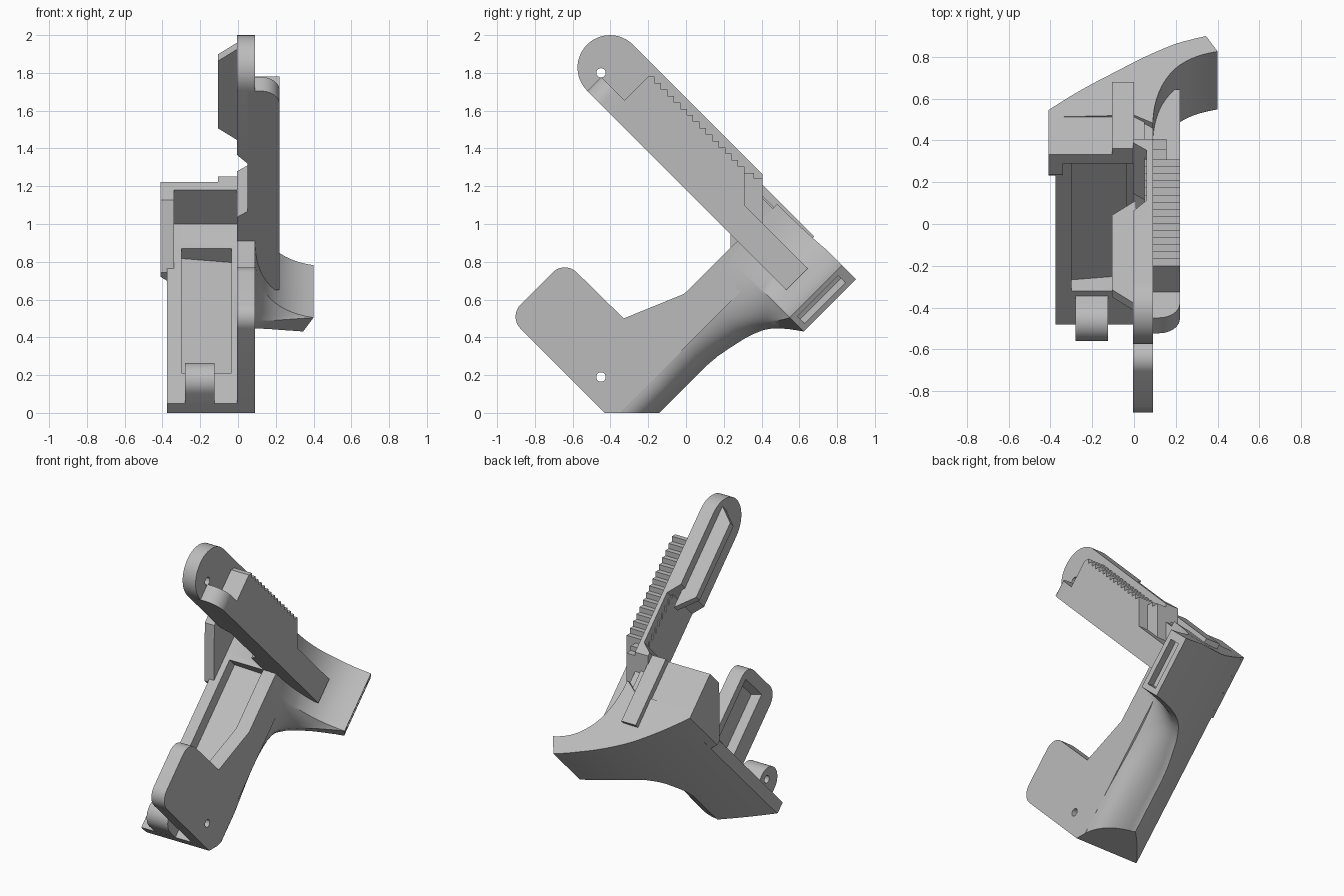
import bpy, bmesh
from math import sqrt, cos, sin, pi
from mathutils import Matrix

cube = bpy.data.objects.get("Cube")
if cube:
    bpy.data.objects.remove(cube, do_unlink=True)

grey = bpy.data.materials.new("light_grey")
grey.use_nodes = True
colour = (0.5, 0.5, 0.5, 1)
grey.diffuse_color = colour
for node in grey.node_tree.nodes:
    if node.type == 'BSDF_PRINCIPLED':
        node.inputs["Base Color"].default_value = colour

# Parts are laid out in a tilted frame: x, d (down the arm), n (across the arm)
TILT = Matrix.Rotation(-pi / 4, 4, 'X')


def dn(y, z):
    return ((y - z) / sqrt(2), (y + z) / sqrt(2))


def loft(name, rings, smooth=False, trim=False):
    """Skin matching rings of (x, d, n) points and close both ends."""
    bm = bmesh.new()
    vs = [[bm.verts.new(p) for p in r] for r in rings]
    count = len(rings[0])
    for a, b in zip(vs, vs[1:]):
        for i in range(count):
            j = (i + 1) % count
            bm.faces.new((a[i], a[j], b[j], b[i]))
    bm.faces.new(vs[0][::-1])
    bm.faces.new(vs[-1])
    bmesh.ops.recalc_face_normals(bm, faces=bm.faces)
    bm.transform(TILT)
    if trim:  # flat base at z = 0
        geom = bm.verts[:] + bm.edges[:] + bm.faces[:]
        cut = bmesh.ops.bisect_plane(bm, geom=geom, plane_co=(0, 0, 0),
                                     plane_no=(0, 0, -1), clear_outer=True)
        edges = [e for e in cut['geom_cut'] if isinstance(e, bmesh.types.BMEdge)]
        bmesh.ops.holes_fill(bm, edges=edges, sides=0)
        bmesh.ops.recalc_face_normals(bm, faces=bm.faces)
    mesh = bpy.data.meshes.new(name)
    bm.to_mesh(mesh)
    bm.free()
    mesh.materials.append(grey)
    ob = bpy.data.objects.new(name, mesh)
    bpy.context.collection.objects.link(ob)
    if smooth:
        make_smooth(ob)
    return ob


def activate(ob):
    bpy.ops.object.select_all(action='DESELECT')
    ob.select_set(True)
    bpy.context.view_layer.objects.active = ob


def make_smooth(ob):
    activate(ob)
    bpy.ops.object.shade_smooth_by_angle(angle=pi / 6)


def side_prism(name, pts, x0, x1, smooth=False):
    return loft(name, [[(x, d, n) for d, n in pts] for x in (x0, x1)], smooth)


def cross_prism(name, pts, n0, n1, smooth=False):
    return loft(name, [[(x, d, n) for x, d in pts] for n in (n0, n1)], smooth)


def rect(d0, d1, n0, n1):
    return [(d0, n0), (d1, n0), (d1, n1), (d0, n1)]


def arc(cx, cy, r, a0, a1, steps=12):
    angles = [a0 + (a1 - a0) * i / steps for i in range(steps + 1)]
    return [(cx + r * cos(a), cy + r * sin(a)) for a in angles]


def carve(ob, cutter):
    cutter.hide_render = True
    mod = ob.modifiers.new("cut", 'BOOLEAN')
    mod.operation = 'DIFFERENCE'
    mod.solver = 'EXACT'
    mod.object = cutter
    activate(ob)
    bpy.ops.object.modifier_apply(modifier=mod.name)
    bpy.data.objects.remove(cutter, do_unlink=True)


def pin_hole(ob, d, n):
    carve(ob, side_prism("hole_cutter", arc(d, n, 0.025, 0, 2 * pi, 24)[:-1], -0.5, 0.5))


def back(x):
    """Depth of the bowed back surface."""
    t = x + 0.13
    return -0.10 + 0.7 * t - 0.43 * t * t


# Body: bowed back that flares into a side wing
def body_ring(n, w):
    xe = -0.13 + 0.475 * w
    ring = [(-0.375, -0.375)]
    ring += [(x, back(x)) for x in (-0.375 + (xe + 0.375) * i / 14 for i in range(15))]
    p = (-0.12 + 0.52 * w, back(xe) - 0.005 - 0.099 * w)
    c = (0.08 + 0.02 * w, -0.13 + 0.10 * w)
    q = (0.09, -0.25 - 0.19 * min(1, max(0, n / 0.9)))
    for i in range(15):
        t = i / 14
        ring.append(tuple((1 - t) ** 2 * p[k] + 2 * t * (1 - t) * c[k] + t * t * q[k]
                          for k in (0, 1)))
    ring.append((0, -0.375))
    return [(x, d, n) for x, d in ring]


flare = [(-0.304, 0), (0, 0), (0.25, 0), (0.33, 0.02), (0.4, 0.06), (0.5, 0.13),
         (0.55, 0.185), (0.6, 0.26), (0.64, 0.36), (0.67, 0.48), (0.7, 0.64),
         (0.72, 0.78), (0.735, 0.9), (0.745, 1), (0.9, 1), (1.1, 1)]
rings = [body_ring(n, w) for n, w in flare]
# the top rises gently towards the wing
rings[-1] = [(x, d, n + 0.037 * min(1, max(0, (x + 0.1) / 0.3))) for x, d, n in rings[-1]]
body = loft("body", rings, trim=True)
carve(body, loft("recess_cutter", [
    [(-0.30, -0.30, n), (-0.035, -0.27, n), (-0.035, -0.5, n), (-0.30, -0.5, n)]
    for n in (-0.078, 0.856)]))
slot = []
for along, out in ((-0.03, 0.1), (0.03, 0.1), (0.03, -0.07), (-0.03, -0.07)):
    slot.append((0.372 + 0.47 * along + 0.88 * out, 0.082 - 0.88 * along + 0.47 * out))
carve(body, cross_prism("slot_cutter", slot, 0.78, 1.085))
make_smooth(body)

# Cap over the top of the trough, with its side lip and raised pad
steps = [-0.41 + 0.46 * i / 14 for i in range(15)]
cross_prism("cap", [(0.05, -0.63), (-0.41, -0.63)] + [(x, back(x)) for x in steps],
            1.04, 1.1, True)
cross_prism("cap_edge", [(-0.41, -0.36), (-0.41, back(-0.41)), (-0.36, back(-0.36)),
                         (-0.36, -0.36)], 0.69, 1.09)
side_prism("cap_lip", [(-0.63, 1.099), (-0.63, 0.965), (-0.36, 0.69), (-0.34, 0.69),
                       (-0.34, 1.099)], -0.41, -0.34)
side_prism("cap_pad", rect(-0.63, -0.18, 1.08, 1.14), -0.105, 0.0)

# Foot plate with rounded tip, pocket and pin hole
r = 0.09
foot = [dn(-0.43, 0), dn(-0.35, 0), (-0.25, 0.84), (-0.45, 0.84), dn(0.23, 0.87),
        dn(-0.01, 0.63), dn(-0.33, 0.5)]
foot += arc(-1.025 + r, 0.117 - r, r, pi / 2, pi, 8)
foot += arc(-1.025 + r, -0.304 + r, r, pi, 1.5 * pi, 8)
foot_plate = side_prism("foot_plate", foot, -0.005, 0.09)
pin_hole(foot_plate, *dn(-0.45, 0.19))
carve(foot_plate, loft("pocket_cutter", [
    [(x, d, n) for d, n in rect(-0.92 - k, -0.56 + k, -0.14 - k, 0.04 + k)]
    for x, k in ((-0.03, 0.04), (0.045, 0))]))
make_smooth(foot_plate)

# Hinge lug on the trough floor
ld, ln = dn(-0.465, 0.17)
lug = side_prism("hinge_lug", arc(ld, ln, 0.095, pi / 2, 1.5 * pi, 16)
                 + [(-0.35, ln - 0.095), (-0.35, ln + 0.095)], -0.28, -0.125)
pin_hole(lug, *dn(-0.45, 0.19))
make_smooth(lug)

# Arm blade with round end, side notch and pin hole
blade = side_prism("arm_blade", arc(-1.577, 1.008, 0.172, pi / 2, 1.5 * pi, 24)
                   + [(-0.25, 0.836), (-0.25, 1.09), dn(0.406, 1.135), dn(0.406, 1.263)],
                   -0.005, 0.09)
pin_hole(blade, *dn(-0.45, 1.80))
carve(blade, cross_prism("notch_cutter", [(-0.01, -1.1), (0.06, -1.02),
                                          (0.06, -0.68), (-0.01, -0.625)], 0.8, 1.25))
make_smooth(blade)

# Thin rail with slanted ends on the inner side of the arm
loft("arm_rail", [[(x, d, n) for d, n in rect(-1.565 - k, -1.06 + k, 1.07, 1.12)]
                  for x, k in ((-0.105, 0), (0.01, 0.1))])

# Toothed slab on the outer side of the arm
size = 0.034
teeth = []
for i in range(15):
    y, z = -0.2 + size * i, 1.78 - size * i
    teeth += [dn(y, z), dn(y + size, z)]
slab = [(-0.085, 0.835), (-0.085, 0.997), dn(0.31, 1.10)] + teeth[::-1] + [(-1.40, 0.835)]
side_prism("toothed_slab", slab, 0.05, 0.22)
flange = [(0.05, -1.38), (0.05, -1.575), (0.10, -1.575)]
flange += arc(0.12, -1.475, 0.1, -pi / 2, 0, 10) + [(0.22, -1.38)]
cross_prism("slab_flange", flange, 0.835, 0.94, True)
side_prism("slab_stop", [dn(0.31, 1.27), dn(0.36, 1.27), dn(0.36, 1.24), dn(0.406, 1.24),
                         dn(0.406, 1.0), dn(0.31, 1.09)], 0.05, 0.155)
